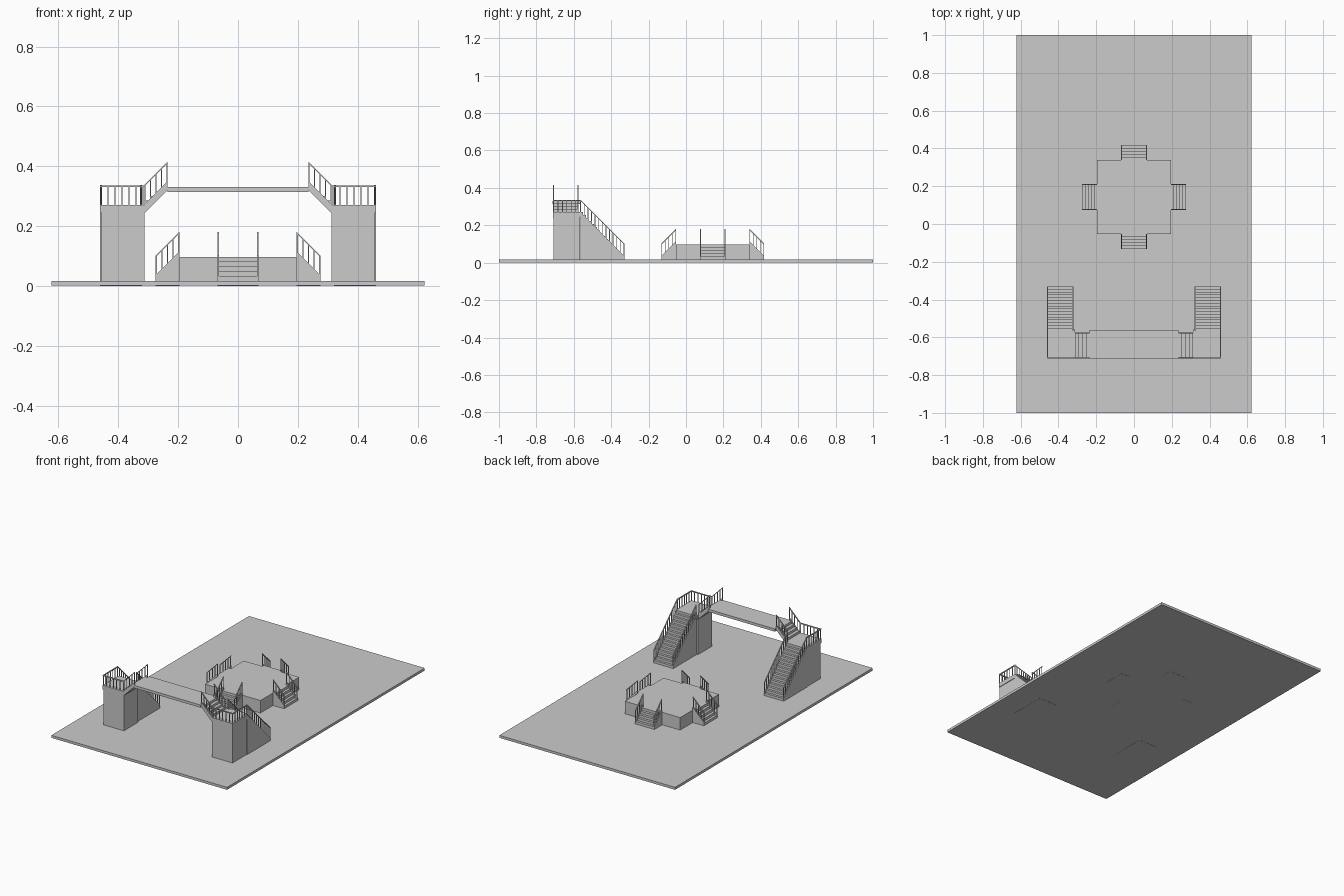
import bpy, bmesh, math
from mathutils import Matrix, Vector

cube = bpy.data.objects.get("Cube")
if cube:
    bpy.data.objects.remove(cube, do_unlink=True)

grey = bpy.data.materials.new("plain_grey")
grey.use_nodes = True
grey.diffuse_color = (0.6, 0.6, 0.6, 1)
bsdf = grey.node_tree.nodes["Principled BSDF"]
bsdf.inputs["Base Color"].default_value = (0.6, 0.6, 0.6, 1)
bsdf.inputs["Roughness"].default_value = 0.8

GROUND = 0.017   # top of the base slab
RAIL_H = 0.065   # railing height
BAR = 0.006      # handrail thickness
POST = 0.004     # post thickness


def finish(name, bm):
    mesh = bpy.data.meshes.new(name)
    bm.to_mesh(mesh)
    bm.free()
    mesh.materials.append(grey)
    obj = bpy.data.objects.new(name, mesh)
    bpy.context.collection.objects.link(obj)
    return obj


def prism(bm, profile, y0, y1, mat=Matrix()):
    """Extrude an x-z profile from y0 to y1."""
    face = bm.faces.new([bm.verts.new((x, y0, z)) for x, z in profile])
    new = bmesh.ops.extrude_face_region(bm, geom=[face])["geom"]
    top = [v for v in new if isinstance(v, bmesh.types.BMVert)]
    bmesh.ops.translate(bm, verts=top, vec=(0, y1 - y0, 0))
    verts = list(face.verts) + top
    faces = list({f for v in verts for f in v.link_faces})
    bmesh.ops.recalc_face_normals(bm, faces=faces)
    bmesh.ops.transform(bm, matrix=mat, verts=verts)


def box(bm, x0, x1, y0, y1, z0, z1):
    prism(bm, [(x0, z0), (x1, z0), (x1, z1), (x0, z1)], y0, y1)


def block(name, *size):
    bm = bmesh.new()
    box(bm, *size)
    return finish(name, bm)


def stair(name, foot, angle, run, z0, z1, steps, width, lift, posts, under=None):
    """Flight climbing along local x, with side stringers and sloped handrails."""
    mat = Matrix.Translation(Vector((*foot, 0))) @ Matrix.Rotation(angle, 4, "Z")
    half, side = width / 2, BAR
    tread, rise = run / steps, (z1 - z0) / steps
    low = (0, 0) if under is None else (under, under + run)
    closing = [(run, low[1]), (0, low[0])]
    bm = bmesh.new()
    profile = []
    for i in range(steps):
        profile += [(i * tread, z0 + (i + 1) * rise), ((i + 1) * tread, z0 + (i + 1) * rise)]
    prism(bm, profile + closing, -half + side, half - side, mat)
    a, b = z0 + lift, z0 + lift + run
    for y in (-half, half - side):
        prism(bm, [(0, a), (run, b)] + closing, y, y + side, mat)
    finish(name + "_steps", bm)

    bm = bmesh.new()
    for y in (-half + side / 2, half - side / 2):
        ra, rb = a + RAIL_H, b + RAIL_H
        prism(bm, [(0, ra - BAR), (run, rb - BAR), (run, rb), (0, ra)],
              y - BAR / 2, y + BAR / 2, mat)
        for i in range(posts):
            u = POST / 2 + (run - POST) * i / (posts - 1)
            l, r = u - POST / 2, u + POST / 2
            prism(bm, [(l, a + l - POST), (r, a + r - POST),
                       (r, ra + r - POST), (l, ra + l - POST)],
                  y - POST / 2, y + POST / 2, mat)
    finish(name + "_railing", bm)


# Ground slab
block("base", -0.6225, 0.6225, -1, 1, 0.001, GROUND)

# Square platform with a stair on each side
CY, HALF, TOP = 0.143, 0.196, 0.097
block("platform", -HALF, HALF, CY - HALF, CY + HALF, 0.002, TOP)
for i, side in enumerate(("left", "back", "right", "front")):
    a = i * math.pi / 2
    reach = HALF + 0.079
    stair("platform_stair_" + side, (reach * math.cos(a), CY + reach * math.sin(a)),
          a + math.pi, 0.079, GROUND, TOP, 5, 0.138, 0.02, 5, under=None)

# Thin rim under the platform
bm = bmesh.new()
rings = []
for h in (HALF, HALF - 0.014):
    rings.append([bm.verts.new((sx * h, CY + sy * h, 0))
                  for sx, sy in ((-1, -1), (1, -1), (1, 1), (-1, 1))])
for i in range(4):
    j = (i + 1) % 4
    bm.faces.new((rings[0][i], rings[0][j], rings[1][j], rings[1][i]))
finish("platform_rim", bm)

# Bridge deck
block("bridge_deck", -0.236, 0.236, -0.714, -0.562, 0.314, 0.331)

# Towers, their landings and stairs, mirrored left and right
LAND = 0.271
for s, side in ((1, "left"), (-1, "right")):
    inner, outer = sorted((s * 0.313, s * 0.457))
    block("tower_" + side, inner, outer, -0.708, -0.566, 0.002, 0.245)
    x0, x1 = sorted((s * 0.313, s * 0.461))
    block("landing_" + side, x0, x1, -0.712, -0.558, 0.245, LAND)

    stair("tower_stair_" + side, (s * 0.391, -0.33), -math.pi / 2, 0.235,
          GROUND, LAND, 16, 0.14, 0.02, 13)
    stair("bridge_stair_" + side, (s * 0.313, -0.643),
          math.pi if s > 0 else 0, 0.078, LAND, 0.331, 4, 0.136, 0.002, 5, under=0.243)

    # Landing railing along the front and the outer edge
    bm = bmesh.new()
    top = LAND + RAIL_H
    ox = s * 0.458
    box(bm, x0, x1, -0.711, -0.711 + BAR, top - BAR, top)
    box(bm, ox - BAR / 2, ox + BAR / 2, -0.711, -0.562, top - BAR, top)
    for i in range(7):
        px = s * (0.317 + 0.141 * i / 6)
        box(bm, px - POST / 2, px + POST / 2, -0.71, -0.71 + POST, LAND, top - BAR)
        py = -0.708 + 0.142 * i / 6
        if i:
            box(bm, ox - POST / 2, ox + POST / 2, py - POST / 2, py + POST / 2, LAND, top - BAR)
    finish("landing_railing_" + side, bm)
